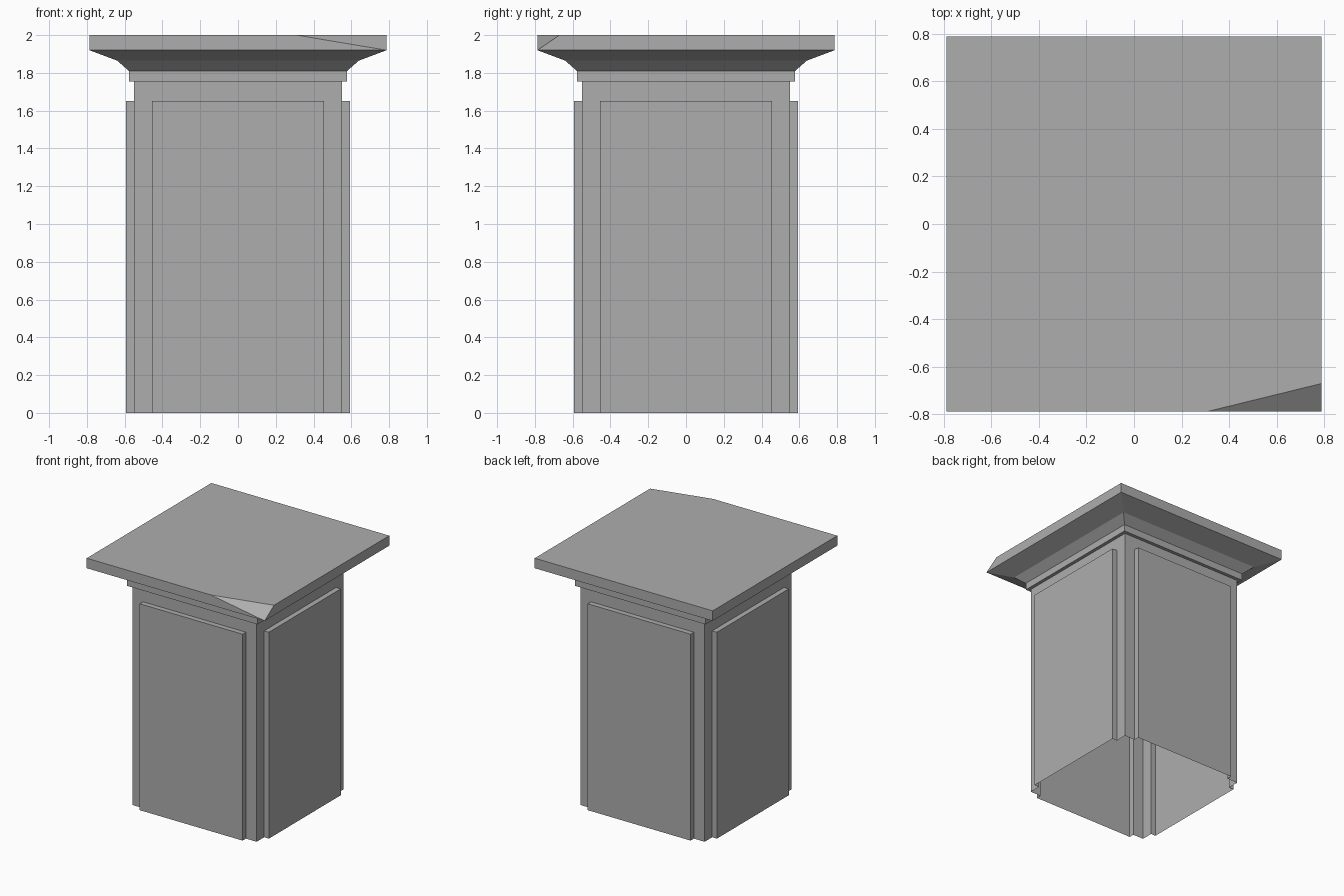
import bpy
import bmesh
from mathutils import Matrix, Vector

cube = bpy.data.objects.get("Cube")
if cube:
    bpy.data.objects.remove(cube)

# One plain stone colour
stone = bpy.data.materials.new("grey stone")
stone.use_nodes = True
stone.diffuse_color = (0.42, 0.42, 0.42, 1)
stone.node_tree.nodes["Principled BSDF"].inputs["Base Color"].default_value = stone.diffuse_color

SHAFT, PANEL_FACE, PANEL_HALF = 0.55, 0.592, 0.455
PANEL_TOP, SHAFT_TOP = 1.65, 1.755
CAP, CAP_EDGE, TOP = 0.787, 1.92, 2.0


def quarter_turns(points):
    """Repeat points of the front side around all four sides."""
    for k in range(4):
        turn = Matrix.Rotation(k * 1.5707963268, 3, 'Z')
        for p in points:
            yield turn @ Vector(p)


def ring(bm, points, z):
    return [bm.verts.new((p.x, p.y, z)) for p in quarter_turns(points)]


def square(bm, half, z):
    return ring(bm, [(-half, -half, 0)], z)


def loft(bm, low, high):
    for i in range(len(low)):
        j = (i + 1) % len(low)
        bm.faces.new((low[i], low[j], high[j], high[i]))


def make_object(name, bm):
    bm.normal_update()
    mesh = bpy.data.meshes.new(name)
    bm.to_mesh(mesh)
    bm.free()
    mesh.materials.append(stone)
    obj = bpy.data.objects.new(name, mesh)
    bpy.context.collection.objects.link(obj)


# Hollow shaft with a raised panel on each side, open at the foot
bm = bmesh.new()
side = [(-SHAFT, -SHAFT, 0), (-PANEL_HALF, -SHAFT, 0), (-PANEL_HALF, -PANEL_FACE, 0),
        (PANEL_HALF, -PANEL_FACE, 0), (PANEL_HALF, -SHAFT, 0)]
foot = ring(bm, side, 0)
shoulder = ring(bm, side, PANEL_TOP)
loft(bm, foot, shoulder)
for k in range(0, len(shoulder), 5):
    # ledge on top of each panel
    a, b, c, d = shoulder[k + 1:k + 5]
    bm.faces.new((b, c, d, a))
flush = [v for i, v in enumerate(shoulder) if i % 5 not in (2, 3)]
loft(bm, flush, ring(bm, [side[0], side[1], side[4]], SHAFT_TOP))
make_object("shaft", bm)

# Neck band, flared moulding and slab
bm = bmesh.new()
profile = [(SHAFT, SHAFT_TOP), (0.577, SHAFT_TOP), (0.577, 1.81),
           (0.64, 1.865), (CAP, CAP_EDGE), (CAP, TOP)]
rings = [square(bm, half, z) for half, z in profile]
for low, high in zip(rings, rings[1:]):
    loft(bm, low, high)
bm.faces.new(rings[-1])

# Chipped front left corner of the slab
corner = Vector((CAP, -CAP, CAP_EDGE))
on_front = Vector((0.31, -CAP, TOP))
on_side = Vector((CAP, -0.67, TOP))
normal = (corner - on_front).cross(on_side - on_front).normalized()
cut = bmesh.ops.bisect_plane(bm, geom=bm.verts[:] + bm.edges[:] + bm.faces[:],
                             dist=0.0001, plane_co=corner, plane_no=normal,
                             clear_outer=True)
verts = [g for g in cut["geom_cut"] if isinstance(g, bmesh.types.BMVert)]
chip = bmesh.ops.contextual_create(bm, geom=verts)["faces"]
bm.normal_update()
for face in chip:
    if face.normal.dot(normal) < 0:
        face.normal_flip()
make_object("cap", bm)
